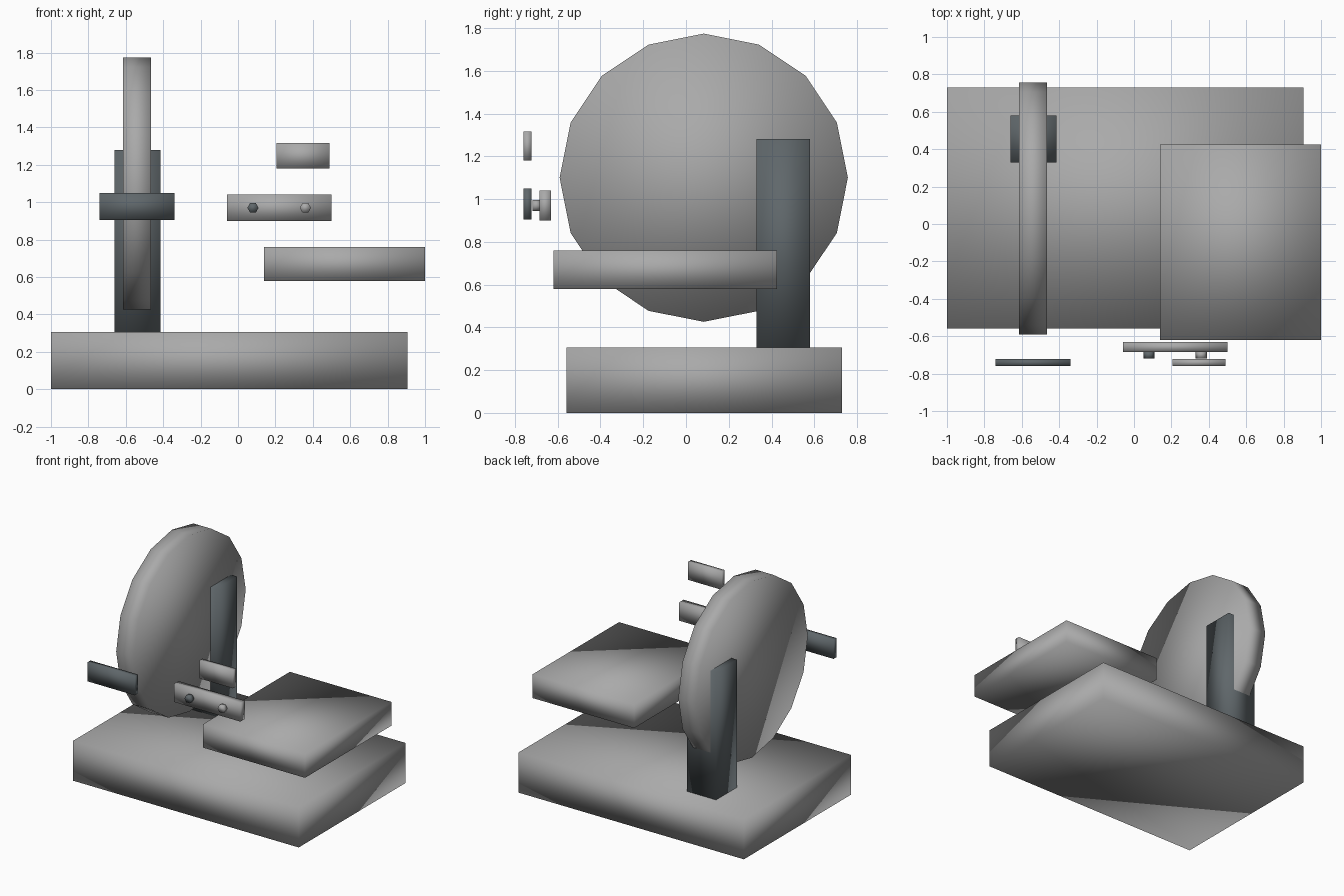
import bpy
import bmesh
from math import pi
from mathutils import Matrix, Vector

cube = bpy.data.objects.get("Cube")
if cube:
    bpy.data.objects.remove(cube, do_unlink=True)


def material(name, colour):
    mat = bpy.data.materials.new(name)
    mat.use_nodes = True
    mat.diffuse_color = colour
    mat.node_tree.nodes["Principled BSDF"].inputs["Base Color"].default_value = colour
    return mat


light_grey = material("light grey", (0.40, 0.40, 0.40, 1))
dark_grey = material("dark slate grey", (0.115, 0.135, 0.145, 1))


def finish(name, bm, mat):
    mesh = bpy.data.meshes.new(name)
    bm.to_mesh(mesh)
    bm.free()
    mesh.materials.append(mat)
    mesh.shade_smooth()
    obj = bpy.data.objects.new(name, mesh)
    bpy.context.collection.objects.link(obj)


def box(name, low, high, mat):
    low, high = Vector(low), Vector(high)
    bm = bmesh.new()
    bmesh.ops.create_cube(bm, size=1, matrix=Matrix.Translation((low + high) / 2)
                          @ Matrix.Diagonal(high - low).to_4x4())
    finish(name, bm, mat)


def cylinder(name, centre, radius, depth, sides, turn, mat):
    bm = bmesh.new()
    bmesh.ops.create_cone(bm, cap_ends=True, segments=sides, radius1=radius,
                          radius2=radius, depth=depth,
                          matrix=Matrix.Translation(centre) @ turn)
    finish(name, bm, mat)


# Slabs and the post that carries the disc
box("base_slab", (-1, -0.56, 0), (0.905, 0.73, 0.305), light_grey)
box("raised_platform", (0.14, -0.62, 0.58), (1, 0.425, 0.76), light_grey)
box("post", (-0.66, 0.33, 0.305), (-0.415, 0.58, 1.28), dark_grey)

# Upright disc
cylinder("disc", (-0.54, 0.083, 1.10), 0.674, 0.15, 16,
         Matrix.Rotation(pi / 2, 4, "Y"), light_grey)

# Floating plates
box("dark_plate", (-0.74, -0.76, 0.905), (-0.34, -0.723, 1.05), dark_grey)
box("upper_plate", (0.205, -0.76, 1.18), (0.49, -0.723, 1.317), light_grey)
box("button_plate", (-0.06, -0.685, 0.90), (0.50, -0.632, 1.04), light_grey)

# Six-sided buttons, with corners to the sides
button_turn = Matrix.Rotation(pi / 2, 4, "X") @ Matrix.Rotation(pi / 6, 4, "Z")
for name, x, mat in (("right_button", 0.08, dark_grey), ("left_button", 0.36, light_grey)):
    cylinder(name, (x, -0.70, 0.97), 0.03, 0.036, 6, button_turn, mat)
